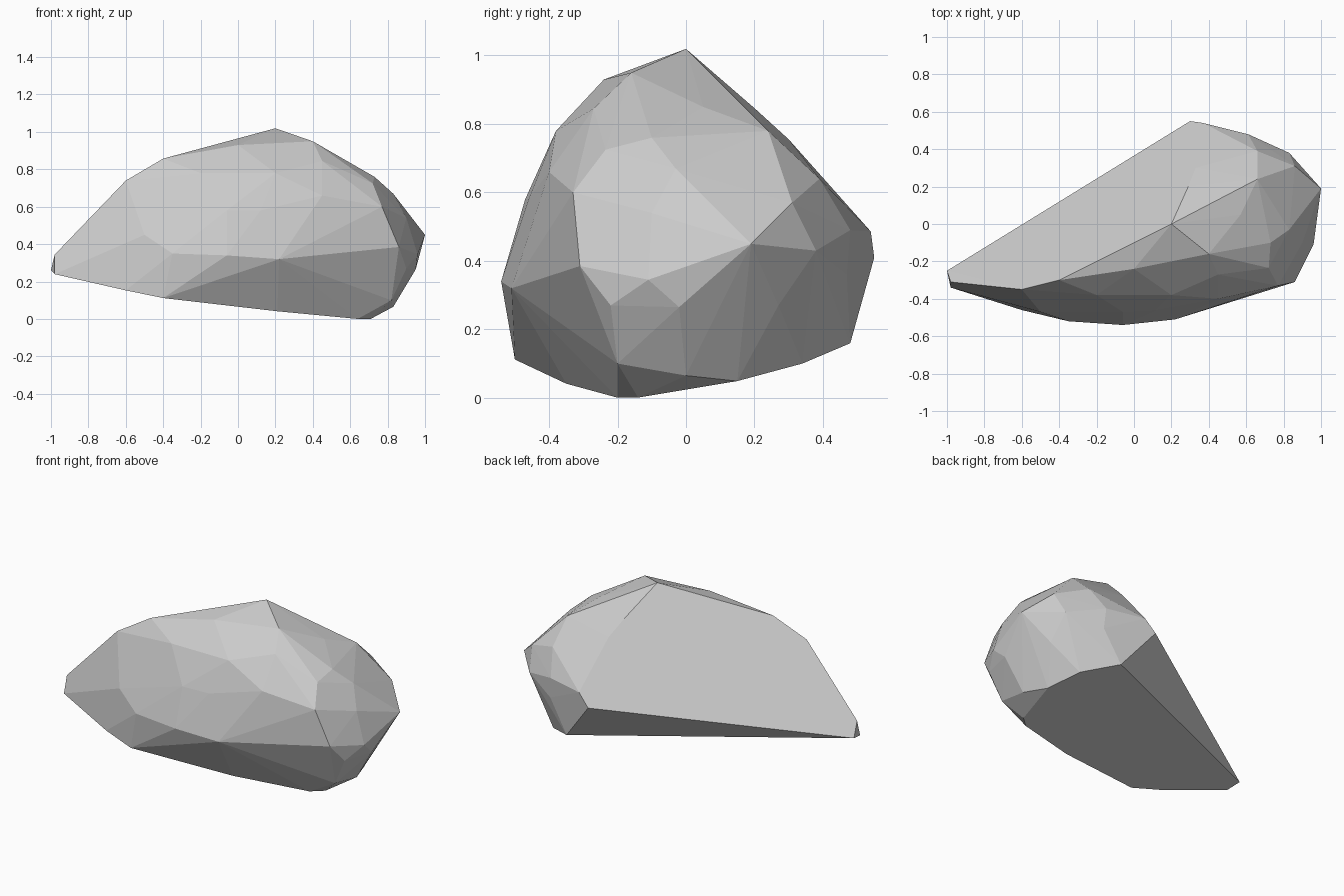
import bpy
import bmesh
import math

default_cube = bpy.data.objects.get("Cube")
if default_cube:
    bpy.data.objects.remove(default_cube, do_unlink=True)


def on_underside(x, y):
    """Point on the tilted flat underside of the boulder."""
    return (x, y, .146 - .165 * x + .2 * y)


def on_split_face(x, y):
    """Point on the large sloping flat face at the back."""
    return (x, y, (.658 + .712 * x - y) / .785)


def make_material(name, colour):
    material = bpy.data.materials.new(name)
    material.use_nodes = True
    material.diffuse_color = colour
    shader = material.node_tree.nodes["Principled BSDF"]
    shader.inputs["Base Color"].default_value = colour
    shader.inputs["Roughness"].default_value = .9
    return material


# Rim of the underside, from the narrow tip round the front to the blunt end
underside_rim = [
    (-1, -.25), (-.98, -.34), (-.6, -.46), (-.4, -.5), (-.2, -.44),
    (.21, -.35), (.64, -.2), (.71, -.14), (.77, .15), (.69, .34), (.5, .48),
]

# Rim of the split face, from the tip over the peak and down the back
split_rim = [
    (-.98, -.31), (-.6, -.35), (-.4, -.3), (-.13, -.16), (.2, 0),
    (.29, .2), (.33, .3), (.34, .42), (.37, .54), (.3, .55),
]

# Corners of the chipped front, split into bands
front_ridge = [
    (-.06, -.54, .34), (.22, -.51, .32), (.86, -.31, .385),
    (-.35, -.52, .35), (-.5, -.47, .45),
]
front_upper = [
    (-.06, -.47, .58), (.12, -.46, .58), (-.2, -.38, .78), (.2, -.38, .78),
    (.45, -.4, .66), (0, -.24, .93), (.4, -.16, .95), (.45, -.27, .845),
    (.72, -.235, .725), (.77, -.33, .6),
]

# Corners of the rounded blunt end
end_upper = [
    (.57, .05, .85), (.73, -.1, .76), (.83, -.03, .67), (.66, .24, .78),
    (.66, .39, .64), (.86, .31, .57), (.61, .48, .49), (.9, -.1, .54),
]
end_lower = [
    (.96, -.11, .345), (1, .19, .45), (.83, .38, .43), (.95, -.02, .265),
    (.85, .27, .27), (.9, -.22, .27), (.83, 0, .065), (.82, -.2, .1),
    (.62, .47, .36),
]

corners = [on_underside(*p) for p in underside_rim]
corners += [on_split_face(*p) for p in split_rim]
corners += front_ridge + front_upper + end_upper + end_lower

# Wrap the corners in one faceted solid
bm = bmesh.new()
for corner in corners:
    bm.verts.new(corner)
hull = bmesh.ops.convex_hull(bm, input=bm.verts[:], use_existing_faces=False)
leftover = {
    item for item in hull["geom_interior"] + hull["geom_unused"]
    if isinstance(item, bmesh.types.BMVert)
}
bmesh.ops.delete(bm, geom=list(leftover), context="VERTS")

# Merge the triangles that lie in the same plane
bmesh.ops.dissolve_limit(
    bm, angle_limit=math.radians(1), verts=bm.verts[:], edges=bm.edges[:])
bmesh.ops.recalc_face_normals(bm, faces=bm.faces[:])

# Stand it on the ground
lowest = min(v.co.z for v in bm.verts)
bmesh.ops.translate(bm, vec=(0, 0, -lowest), verts=bm.verts[:])

mesh = bpy.data.meshes.new("boulder")
bm.to_mesh(mesh)
bm.free()
mesh.materials.append(make_material("stone grey", (.6, .6, .6, 1)))
boulder = bpy.data.objects.new("boulder", mesh)
bpy.context.collection.objects.link(boulder)
